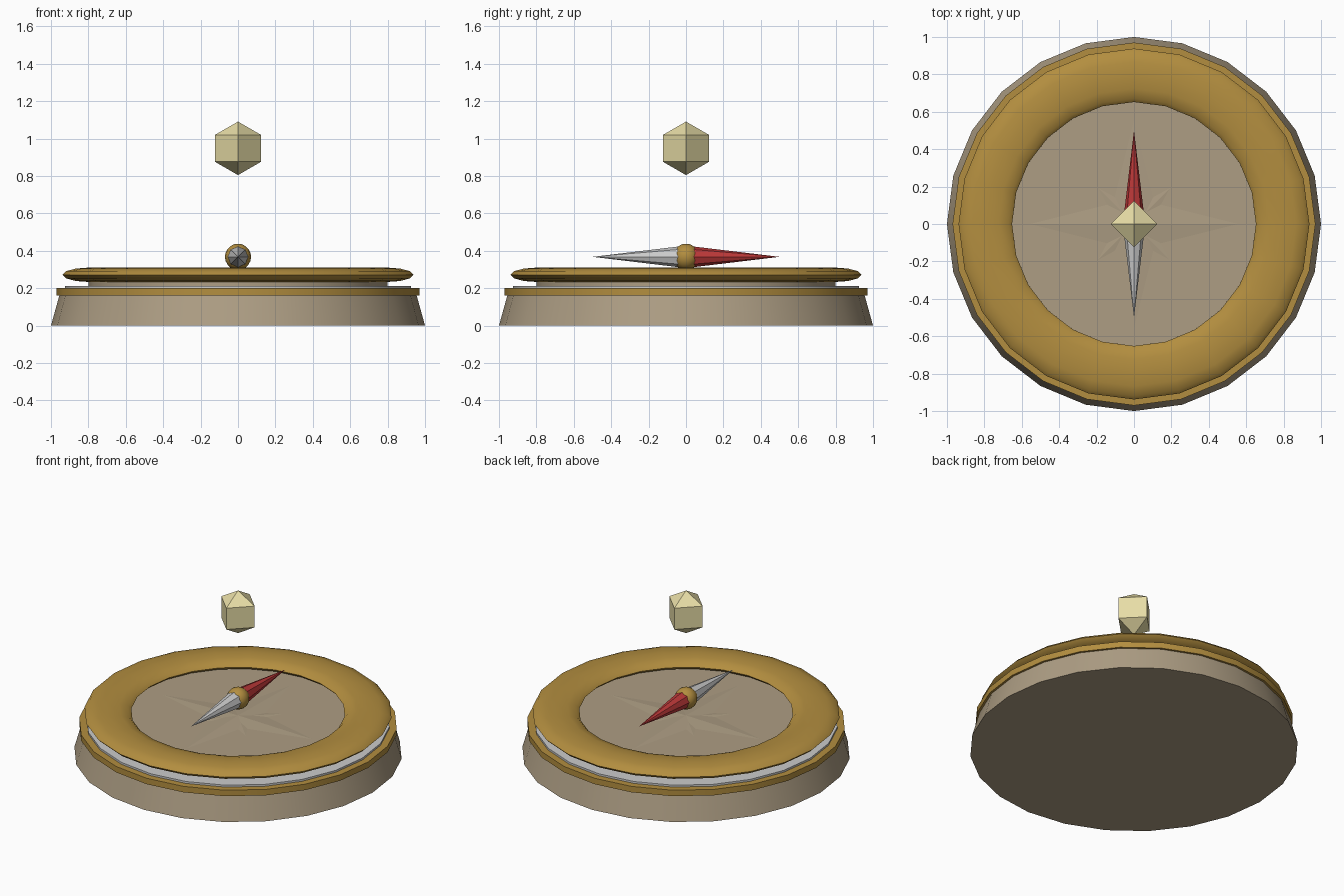
import bpy, math
from math import radians, cos, sin, pi

if "Cube" in bpy.data.objects:
    bpy.data.objects.remove(bpy.data.objects["Cube"])


def material(name, rgb):
    m = bpy.data.materials.new(name)
    m.diffuse_color = (*rgb, 1)
    m.use_nodes = True
    m.node_tree.nodes["Principled BSDF"].inputs["Base Color"].default_value = m.diffuse_color
    return m


STONE = material("stone", (0.42, 0.34, 0.23))
GOLD = material("gold", (0.45, 0.27, 0.05))
SILVER = material("silver", (0.55, 0.55, 0.55))
RED = material("red", (0.50, 0.04, 0.04))
PALE = material("pale_yellow", (0.80, 0.72, 0.38))


def finish(name, mat, smooth=True):
    o = bpy.context.object
    o.name = name
    o.data.materials.append(mat)
    if smooth:
        bpy.ops.object.shade_smooth_by_angle(angle=radians(35))
    return o


def disc(name, r1, r2, z0, z1, mat, sides=24):
    bpy.ops.mesh.primitive_cone_add(vertices=sides, radius1=r1, radius2=r2,
                                    depth=z1 - z0, location=(0, 0, (z0 + z1) / 2))
    return finish(name, mat)


# Stacked round base
disc("base", 1.0, 0.95, 0, 0.18, STONE)
disc("gold_band", 0.97, 0.97, 0.16, 0.20, GOLD)
disc("silver_plate", 0.925, 0.925, 0.19, 0.213, SILVER)
disc("dial_face", 0.80, 0.80, 0.205, 0.24, STONE)

# Flattened gold rim
bpy.ops.mesh.primitive_torus_add(major_segments=24, minor_segments=12,
                                 major_radius=0.795, minor_radius=0.143,
                                 location=(0, 0, 0.272))
bpy.context.object.scale = (1, 1, 0.27)
bpy.ops.object.transform_apply(location=False, rotation=False, scale=True)
finish("rim", GOLD)


# Low-relief compass star: long main rays and short diagonal rays
def ray(name, angle, length, half, peak):
    base = 0.2 * length
    flat = [(0, 0), (base, half), (length, 0), (base, -half)]
    pts = [(x * cos(angle) - y * sin(angle), x * sin(angle) + y * cos(angle), 0.238)
           for x, y in flat]
    pts.append((pts[0][0], pts[0][1], 0.238 + peak))
    faces = [(0, 3, 2, 1), (0, 1, 4), (1, 2, 4), (2, 3, 4), (3, 0, 4)]
    me = bpy.data.meshes.new(name)
    me.from_pydata(pts, [], faces)
    me.materials.append(STONE)
    bpy.context.collection.objects.link(bpy.data.objects.new(name, me))


for i in range(4):
    ray(f"main_ray_{i}", i * pi / 2, 0.65, 0.13, 0.014)
    ray(f"diagonal_ray_{i}", i * pi / 2 + pi / 4, 0.34, 0.08, 0.01)

# Needle halves along y, with pivot ball
for name, s, mat in (("needle_north", 1, RED), ("needle_south", -1, SILVER)):
    bpy.ops.mesh.primitive_cone_add(vertices=8, radius1=0.06, radius2=0, depth=0.5,
                                    location=(0, s * 0.25, 0.368),
                                    rotation=(-s * pi / 2, 0, 0))
    finish(name, mat, False)
bpy.ops.mesh.primitive_uv_sphere_add(segments=16, ring_count=10, radius=0.07,
                                     location=(0, 0, 0.368))
finish("pivot_ball", GOLD)

# Floating octahedral gem
for name, s in (("gem", 1),):
    bpy.ops.mesh.primitive_uv_sphere_add(segments=4, ring_count=2, radius=0.143,
                                         location=(0, 0, 0.948))
    finish(name, PALE, False)
